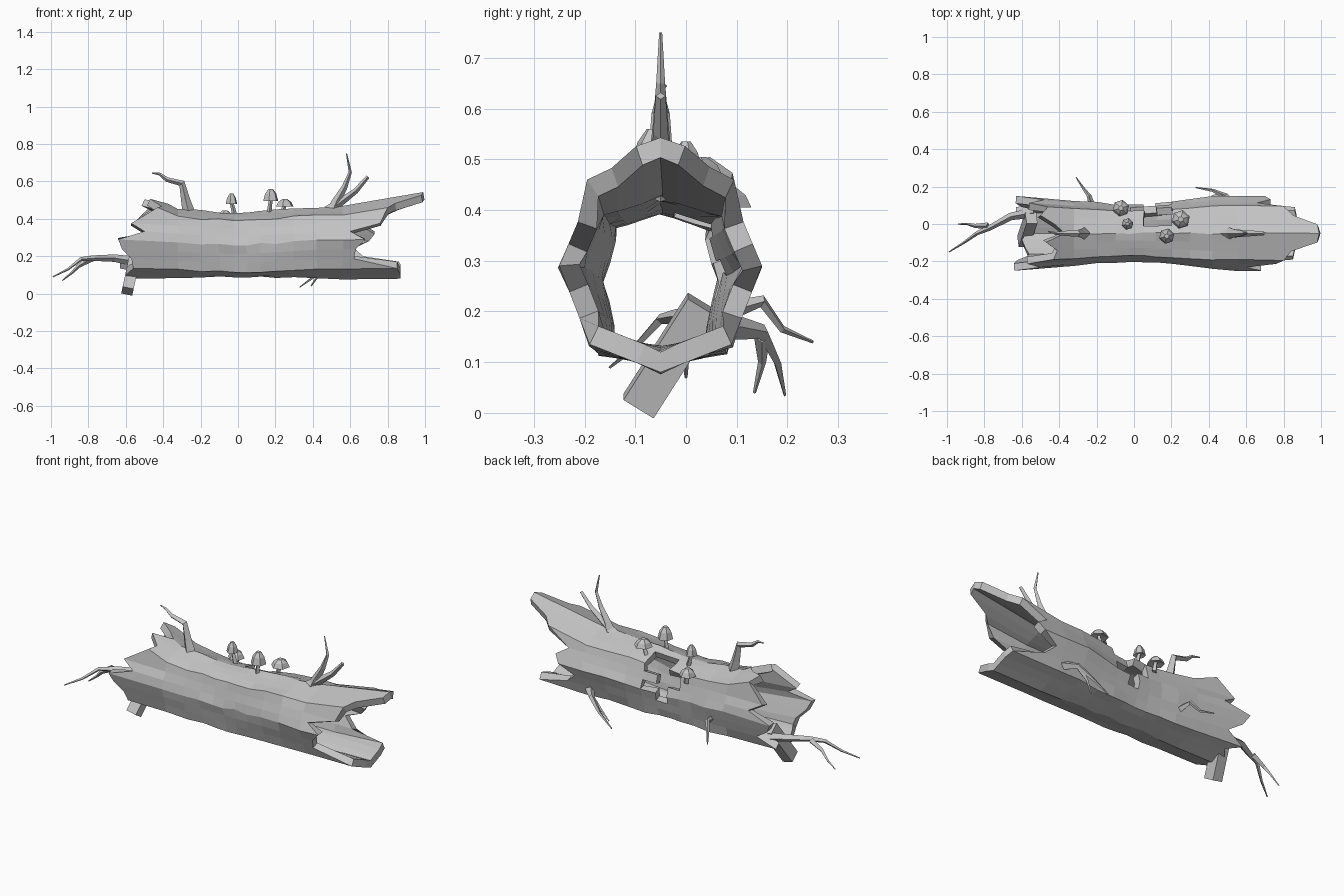
import bpy, bmesh, math, random
from mathutils import Vector, Matrix

random.seed(4)
if "Cube" in bpy.data.objects:
    bpy.data.objects.remove(bpy.data.objects["Cube"])

grey = bpy.data.materials.new("bare wood grey")
grey.use_nodes = True
GREY = (0.55, 0.55, 0.55, 1)
grey.diffuse_color = GREY
grey.node_tree.nodes["Principled BSDF"].inputs["Base Color"].default_value = GREY


def add_object(name, data):
    obj = bpy.data.objects.new(name, data)
    data.materials.append(grey)
    bpy.context.collection.objects.link(obj)
    return obj


def mesh_object(name, bm):
    mesh = bpy.data.meshes.new(name)
    bm.to_mesh(mesh)
    bm.free()
    return add_object(name, mesh)


# Half cross-sections (half width, height) from belly to ridge
WAIST = [(0, .09), (.12, .115), (.15, .26), (.115, .395), (0, .435)]
FLARE = [(0, .08), (.14, .135), (.2, .29), (.145, .42), (0, .465)]
SIDES = 24


def section_point(x, k):
    """Point on the octagonal trunk, k counted from the belly over the front."""
    half = min(k, SIDES - k) / 3
    i = min(int(half), 3)
    f = half - i
    t = min(abs(x + .02) / .48, 1) ** 1.3
    ring = [Vector(a).lerp(Vector(b), t) for a, b in zip(WAIST, FLARE)]
    w, z = ring[i].lerp(ring[i + 1], f)
    if half > 2.9:
        z += max(0, x - .6) * .2 + max(0, -.3 - x) * .35
    return Vector((x, -.05 + (-w if k <= SIDES / 2 else w), z))


# Hollow trunk: torn ends, a hole in the back, walls from solidify
LEFT_END = [-.57, -.6, -.58, -.56, -.57, -.62, -.64, -.5, -.57, -.43, -.41, -.47,
            -.37, -.42, -.5, -.46, -.56, -.48, -.63, -.6, -.52, -.63, -.55, -.59]
RIGHT_END = [.87, .87, .86, .85, .62, .63, .68, .6, .76, .8, .84, .98,
             .99, .98, .85, .8, .66, .73, .7, .61, .67, .86, .87, .87]
STATIONS = [-.32, -.2, -.1, -.02, .05, .12, .2, .3, .42, .56]
HOLE = {13: (.05, .2), 14: (.05, .2), 15: (-.02, .2), 16: (-.02, .12), 17: (.05, .2), 18: (.05, .12)}

bm = bmesh.new()
rows = []
for k in range(SIDES):
    row = []
    for x in [LEFT_END[k]] + STATIONS + [RIGHT_END[k]]:
        p = section_point(x, k)
        if k % 3 == 0 and x in STATIONS:
            p += Vector([random.uniform(-.006, .006) for _ in range(3)])
        row.append(bm.verts.new(p))
    rows.append(row)
for k in range(SIDES):
    a, b = rows[k], rows[(k + 1) % SIDES]
    low, high = HOLE.get(k, (9, 9))
    for i in range(len(a) - 1):
        middle = (a[i].co.x + a[i + 1].co.x) / 2
        if not low < middle < high:
            bm.faces.new((a[i], a[i + 1], b[i + 1], b[i]))
trunk = mesh_object("hollow_trunk", bm)
wall = trunk.modifiers.new("wall", "SOLIDIFY")
wall.thickness = .04
wall.offset = -1


# Tapering four-sided limbs
def limb(name, points, start, end=.003):
    curve = bpy.data.curves.new(name, "CURVE")
    curve.dimensions = "3D"
    curve.bevel_depth = 1
    curve.bevel_resolution = 0
    curve.use_fill_caps = True
    spline = curve.splines.new("POLY")
    spline.points.add(len(points) - 1)
    spline.use_smooth = False
    for i, (point, co) in enumerate(zip(spline.points, points)):
        point.co = (*co, 1)
        point.radius = start + (end - start) * (i / (len(points) - 1)) ** .7
    return add_object(name, curve)


limb("tall_branch", [(.5, -.05, .43), (.53, -.05, .5), (.57, -.05, .57), (.6, -.05, .65), (.58, -.05, .75)], .035)
limb("short_branch", [(.48, -.05, .44), (.55, -.05, .49), (.63, -.05, .55), (.695, -.05, .625)], .03, .01)
limb("crooked_branch", [(-.26, -.05, .42), (-.28, -.05, .5), (-.3, -.05, .59), (-.38, -.05, .61), (-.42, -.05, .64), (-.46, -.04, .645)], .035)
limb("end_root", [(-.54, .06, .17), (-.66, .04, .19), (-.77, -.02, .19), (-.84, -.05, .185), (-.91, -.1, .13), (-.99, -.15, .09)], .028)
limb("end_root_fork", [(-.78, -.01, .19), (-.85, -.01, .15), (-.89, 0, .11), (-.94, 0, .07)], .018)
limb("back_root", [(.54, .09, .17), (.49, .15, .16), (.42, .18, .1), (.33, .195, .035)], .026)
limb("back_root_fork", [(.48, .15, .15), (.43, .15, .1), (.39, .135, .04)], .016)
limb("small_back_root", [(-.22, .08, .2), (-.24, .15, .22), (-.27, .19, .165), (-.31, .25, .14)], .02)

# Splintered slab hanging from the torn end
bm = bmesh.new()
bmesh.ops.create_cube(bm, size=1, matrix=Matrix.Diagonal((.06, .07, .24, 1)))
turn = Matrix.Rotation(math.radians(12), 4, "Y") @ Matrix.Rotation(math.radians(-32), 4, "X")
bm.transform(Matrix.Translation((-.57, -.03, .113)) @ turn)
slab = mesh_object("splintered_slab", bm)


# Six-sided mushrooms
def mushroom(name, x, y, base, rim, tip, radius, lean):
    limb(name + "_stem", [(x + lean, y, base), (x, y, rim + .01)], .014, .01)
    bm = bmesh.new()
    rings = []
    for r, z in [(.35, rim + .008), (1, rim), (.75, rim + (tip - rim) * .6), (.3, tip)]:
        rings.append([bm.verts.new((x + radius * r * math.cos(a * math.pi / 3 + .3),
                                    y + radius * r * math.sin(a * math.pi / 3 + .3), z)) for a in range(6)])
    for lower, upper in zip(rings, rings[1:]):
        for i in range(6):
            j = (i + 1) % 6
            bm.faces.new((lower[i], lower[j], upper[j], upper[i]))
    bm.faces.new(rings[-1])
    bm.faces.new(rings[0][::-1])
    mesh_object(name + "_cap", bm)


mushroom("pointed_mushroom", -.035, 0, .41, .48, .535, .032, .02)
mushroom("tall_mushroom", .175, -.065, .42, .495, .56, .042, -.01)
mushroom("wide_mushroom", .25, .025, .41, .465, .505, .05, -.02)
mushroom("back_mushroom", -.07, .085, .36, .405, .445, .045, .01)
